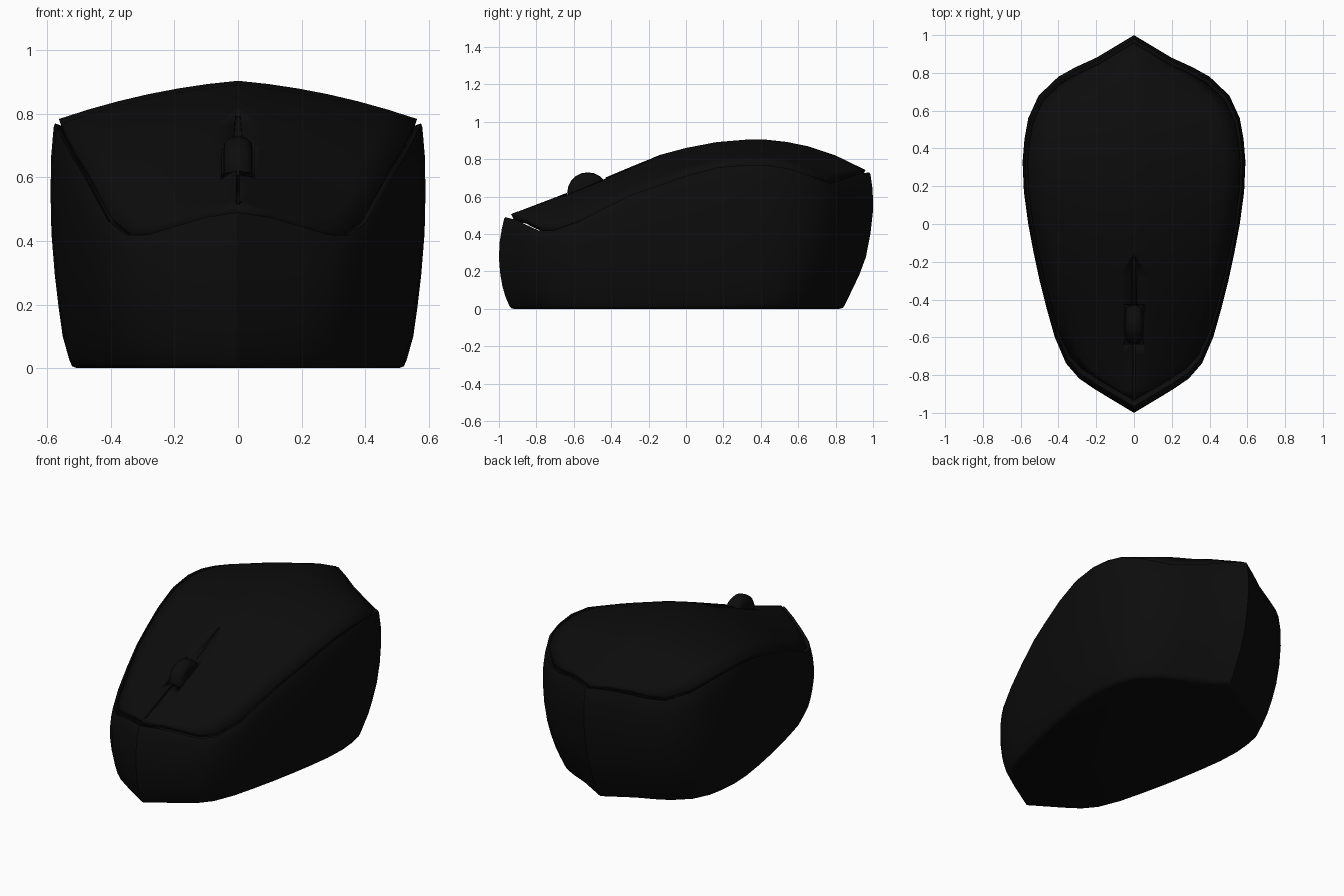
import bpy, bmesh, math

if "Cube" in bpy.data.objects:
    bpy.data.objects.remove(bpy.data.objects["Cube"])

black = bpy.data.materials.new("black plastic")
black.diffuse_color = (0.0038, 0.0038, 0.0038, 1)
black.use_nodes = True
black.node_tree.nodes["Principled BSDF"].inputs["Base Color"].default_value = black.diffuse_color

# plan outline of the right half: y, half width, seam height
OUTLINE = [(-1, 0, .49), (-.94, .1, .475), (-.88, .2, .447), (-.82, .29, .42), (-.74, .36, .418),
           (-.6, .42, .465), (-.45, .462, .54), (-.3, .5, .61), (-.15, .532, .66), (0, .56, .71),
           (.17, .583, .755), (.33, .59, .77), (.45, .58, .767), (.56, .56, .75), (.68, .505, .71),
           (.78, .4, .672), (.83, .31, .68), (.88, .2, .70), (.94, .1, .72), (1, 0, .73)]
# height of the crown along the centre line: y, z
SPINE = [(-.94, .505), (-.6, .635), (-.15, .82), (0, .86), (.15, .89), (.27, .902), (.38, .907),
         (.5, .9), (.65, .87), (.8, .82), (.96, .742)]
# wall rings: fraction of seam height, scale of x, of front y, of back y
WALL = [(0, .86, .92, .82), (.008, .885, .935, .84), (.035, .9, .945, .852), (.13, .935, .965, .885),
        (.25, .957, .982, .927), (.38, .977, .993, .962), (.55, .995, 1, .986), (.72, 1, .997, 1),
        (.87, .996, .985, .998), (.985, .983, .972, .986), (1, .976, .965, .98)]


def lerp(table, v):
    for (a, p), (b, q) in zip(table, table[1:]):
        if v <= b:
            return p + (q - p) * max(0, v - a) / (b - a)
    return table[-1][1]


def finish(bm, name, angle=40):
    bmesh.ops.recalc_face_normals(bm, faces=bm.faces)
    mesh = bpy.data.meshes.new(name)
    bm.to_mesh(mesh)
    bm.free()
    ob = bpy.data.objects.new(name, mesh)
    bpy.context.collection.objects.link(ob)
    mesh.materials.append(black)
    bpy.ops.object.select_all(action='DESELECT')
    ob.select_set(True)
    bpy.context.view_layer.objects.active = ob
    bpy.ops.object.shade_smooth_by_angle(angle=math.radians(angle))
    return ob


# lower shell: stacked rings following the outline, with an inner lip
loop = OUTLINE + [(y, -x, z) for y, x, z in OUTLINE[-2:0:-1]]
bm = bmesh.new()
rings = []
for u, sx, sf, sb in WALL:
    rings.append([bm.verts.new((x * sx, y * (sf if y < 0 else sb), z * u)) for y, x, z in loop])
for s, drop in ((.955, .006), (.93, .06)):
    rings.append([bm.verts.new((x * s, y * s, z - drop)) for y, x, z in loop])
n = len(loop)
for a, b in zip(rings, rings[1:]):
    for i in range(n):
        j = (i + 1) % n
        bm.faces.new((a[i], a[j], b[j], b[i]))
bm.faces.new(rings[0])
finish(bm, "lower_shell", 50)

# top cover: rows across the outline, arched from seam to crown
K = 6
bm = bmesh.new()
rows = []
for y, x, z in OUTLINE:
    cy = y * (.935 if y < 0 else .96)
    cx, edge, crown = x * .955, z + .014, lerp(SPINE, cy)
    if x == 0:
        rows.append([bm.verts.new((0, cy, crown))] * (2 * K + 1))
        continue
    row = []
    for k in range(-K, K + 1):
        t = abs(k) / K
        row.append(bm.verts.new((cx * k / K, cy, crown - (crown - edge) * (.4 * t + .6 * t * t))))
    rows.append(row)
for a, b in zip(rows, rows[1:]):
    for k in range(2 * K):
        corners = list(dict.fromkeys((a[k], a[k + 1], b[k + 1], b[k])))
        bm.faces.new(corners)
cover = finish(bm, "top_cover")
if sum(p.normal.z for p in cover.data.polygons) < 0:
    cover.data.flip_normals()
solid = cover.modifiers.new("thickness", 'SOLIDIFY')
solid.thickness = .045
solid.offset = -1


# groove between the buttons and the pocket round the wheel
def cutter(name, half_w, y0, y1, depth, taper):
    b = bmesh.new()
    z0, z1 = lerp(SPINE, y0), lerp(SPINE, y1)
    base = [(-half_w, y0), (half_w, y0), (half_w * taper, y1), (-half_w * taper, y1)]
    lo = [b.verts.new((x, y, (z0 if y == y0 else z1) - depth)) for x, y in base]
    hi = [b.verts.new((x, y, (z0 if y == y0 else z1) + .1)) for x, y in base]
    b.faces.new(lo)
    b.faces.new(hi)
    for i in range(4):
        j = (i + 1) % 4
        b.faces.new((lo[i], lo[j], hi[j], hi[i]))
    ob = finish(b, name)
    ob.hide_render = True
    ob.hide_set(True)
    cut = cover.modifiers.new(name, 'BOOLEAN')
    cut.operation = 'DIFFERENCE'
    cut.solver = 'EXACT'
    cut.object = ob


cutter("rear_groove_cutter", .016, -.46, -.18, .016, .4)
cutter("front_groove_cutter", .005, -.9, -.6, .016, 1)
cutter("wheel_pocket_cutter", .05, -.635, -.43, .03, 1)

# scroll wheel: rounded disc on its side
PROFILE = [(-.046, .07), (-.042, .09), (-.026, .106), (0, .11), (.026, .106), (.042, .09), (.046, .07)]
bm = bmesh.new()
S = 20
rings = [[bm.verts.new((x, -.525 + r * math.cos(2 * math.pi * i / S),
                        .62 + r * math.sin(2 * math.pi * i / S))) for i in range(S)] for x, r in PROFILE]
for a, b in zip(rings, rings[1:]):
    for i in range(S):
        j = (i + 1) % S
        bm.faces.new((a[i], a[j], b[j], b[i]))
bm.faces.new(rings[0])
bm.faces.new(rings[-1])
finish(bm, "scroll_wheel")
